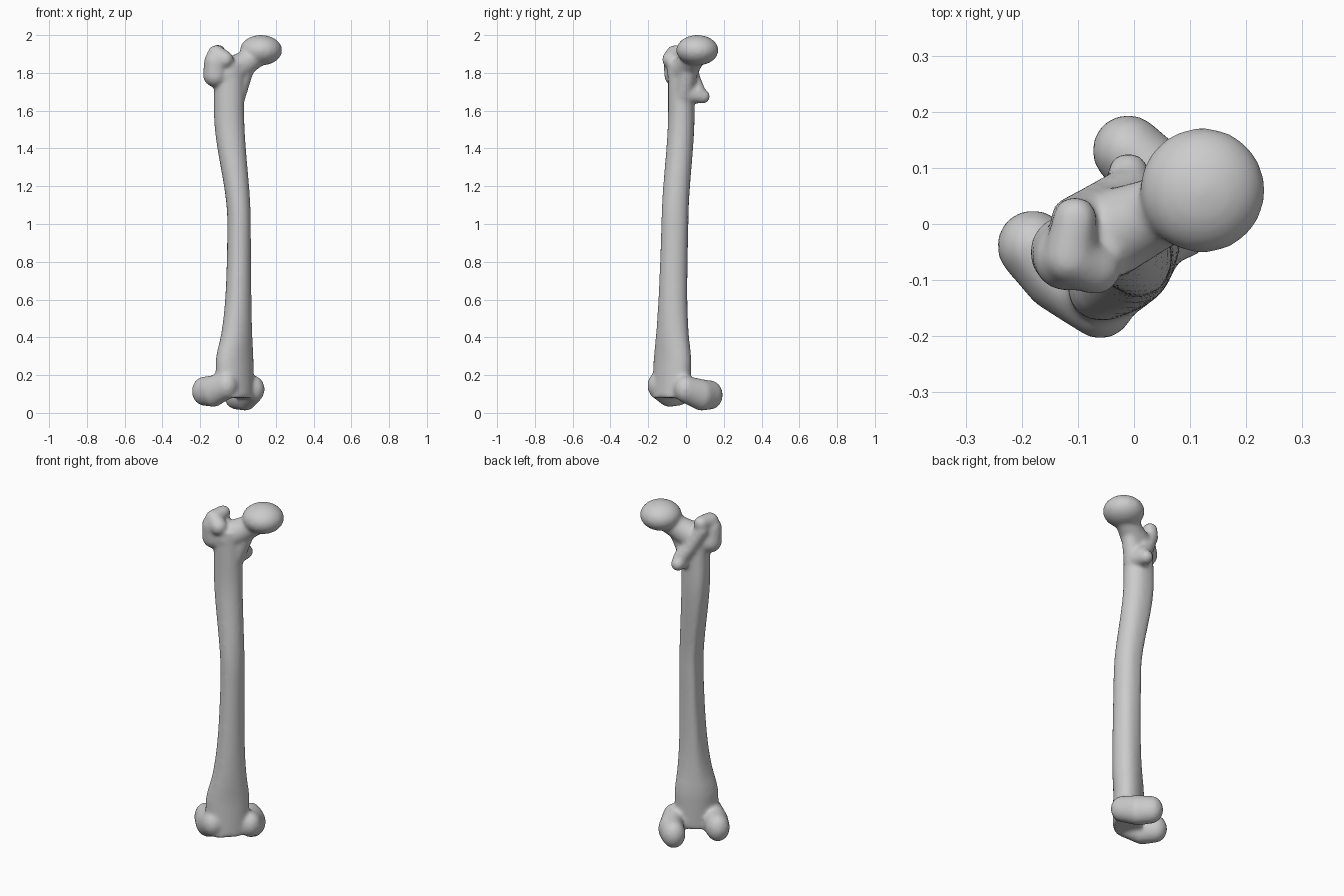
import bpy, bmesh, math
from mathutils import Vector, Matrix

default_cube = bpy.data.objects.get("Cube")
if default_cube:
    bpy.data.objects.remove(default_cube, do_unlink=True)

bm = bmesh.new()
knee_turn = Matrix.Rotation(math.radians(45), 3, 'Z')


def loft(rings):
    """Join rings of vertices, lowest first, into a closed skin."""
    for lower, upper in zip(rings, rings[1:]):
        for i in range(len(lower)):
            bm.faces.new((lower[i - 1], lower[i], upper[i], upper[i - 1]))
    bm.faces.new(list(reversed(rings[0])))
    bm.faces.new(rings[-1])


def ball(position, radius, tall=1, sides=28, levels=18):
    """Round knob, flattened or stretched upright by the tall factor."""
    rings = []
    for level in range(levels):
        tilt = math.pi * (level + .3) / (levels - .4)
        ring = []
        for side in range(sides):
            angle = math.tau * side / sides
            offset = Vector((math.sin(tilt) * math.cos(angle),
                             math.sin(tilt) * math.sin(angle),
                             -math.cos(tilt) * tall))
            ring.append(bm.verts.new(Vector(position) + offset * radius))
        rings.append(ring)
    loft(rings)


def chain(*stops, tall=1, steps=5):
    """Row of overlapping knobs; each stop is a position and a radius."""
    for (start, start_radius), (end, end_radius) in zip(stops, stops[1:]):
        for step in range(steps + 1):
            share = step / steps
            position = Vector(start).lerp(Vector(end), share)
            radius = start_radius + (end_radius - start_radius) * share
            ball(position, radius, tall)


def shaft_ring(height, sides=40):
    """Cross-section that flares at the knee and leans out towards the hip."""
    flare = min(1, math.exp((.3 - height) / .2))
    rise = min(1, max(0, (height - 1) / .6))
    lean = rise * rise * (3 - 2 * rise)
    centre_x = .008 - .055 * lean - .026 * flare
    centre_y = .035 * lean + .01 * flare - .06 - .03 * max(0, 1 - height)
    half_width = .06 + .02 * lean + .04 * flare
    half_depth = .07 + .03 * flare
    ridge = .013 * math.sin(height * math.pi / 2)
    ring = []
    for side in range(sides):
        angle = math.tau * side / sides
        x = math.cos(angle)
        y = math.sin(angle + flare * .4)
        bump = ridge * max(0, math.cos(angle - math.radians(135))) ** 8
        ring.append(bm.verts.new((centre_x + x * half_width - bump,
                                  centre_y + y * half_depth + bump, height)))
    return ring


def shaft(bottom, top, count=36):
    """Long tube between the knee and the hip."""
    loft([shaft_ring(bottom + (top - bottom) * i / count) for i in range(count + 1)])


def condyle(middle, toe, height):
    """Knee knuckle running from back to front, given by its sideways offsets."""
    heel_point = knee_turn @ Vector((middle, .1, height))
    middle_point = knee_turn @ Vector((middle, .03, height))
    toe_point = knee_turn @ Vector((toe, -.06, height + .03))
    chain((heel_point, .064), (middle_point, .07), (toe_point, .06), tall=1.2)


shaft(bottom=.08, top=1.85)

# Hip head, neck and the underside of the neck
ball((.122, .06, 1.92), radius=.112, tall=.72)
chain(((-.05, -.02, 1.8), .08), ((.02, .01, 1.84), .068), ((.11, .05, 1.9), .06))
chain(((-.02, -.02, 1.66), .055), ((.03, .01, 1.8), .05))

# Greater trochanter, with a hooked crest round a hollow
chain(((-.12, -.05, 1.79), .066), ((-.12, -.06, 1.86), .06))
chain(((-.07, -.08, 1.87), .047), ((-.115, -.06, 1.9), .047), ((-.105, .01, 1.91), .04))

# Crest down to the lesser trochanter
chain(((-.11, .01, 1.87), .04), ((-.06, .04, 1.77), .037), ((-.01, .06, 1.7), .044))
chain(((-.01, .03, 1.69), .05), ((-.01, .09, 1.675), .038))

# Outer and inner knee knuckles
condyle(middle=-.155, toe=-.145, height=.115)
condyle(middle=.085, toe=.055, height=.095)

mesh = bpy.data.meshes.new("thigh_bone")
bm.to_mesh(mesh)
bm.free()
bone = bpy.data.objects.new("thigh_bone", mesh)
bpy.context.collection.objects.link(bone)

# Plain bone colour
grey = (.6, .6, .6, 1)
material = bpy.data.materials.new("bone_grey")
material.use_nodes = True
material.diffuse_color = grey
material.node_tree.nodes["Principled BSDF"].inputs["Base Color"].default_value = grey
mesh.materials.append(material)

# Fuse the parts into one skin and soften the joins
fuse = bone.modifiers.new("fuse", 'REMESH')
fuse.mode = 'VOXEL'
fuse.voxel_size = .01
soften = bone.modifiers.new("soften", 'SMOOTH')
soften.factor = .5
soften.iterations = 10

bpy.context.view_layer.objects.active = bone
bone.select_set(True)
for modifier_name in ("fuse", "soften"):
    bpy.ops.object.modifier_apply(modifier=modifier_name)
bpy.ops.object.shade_smooth()
